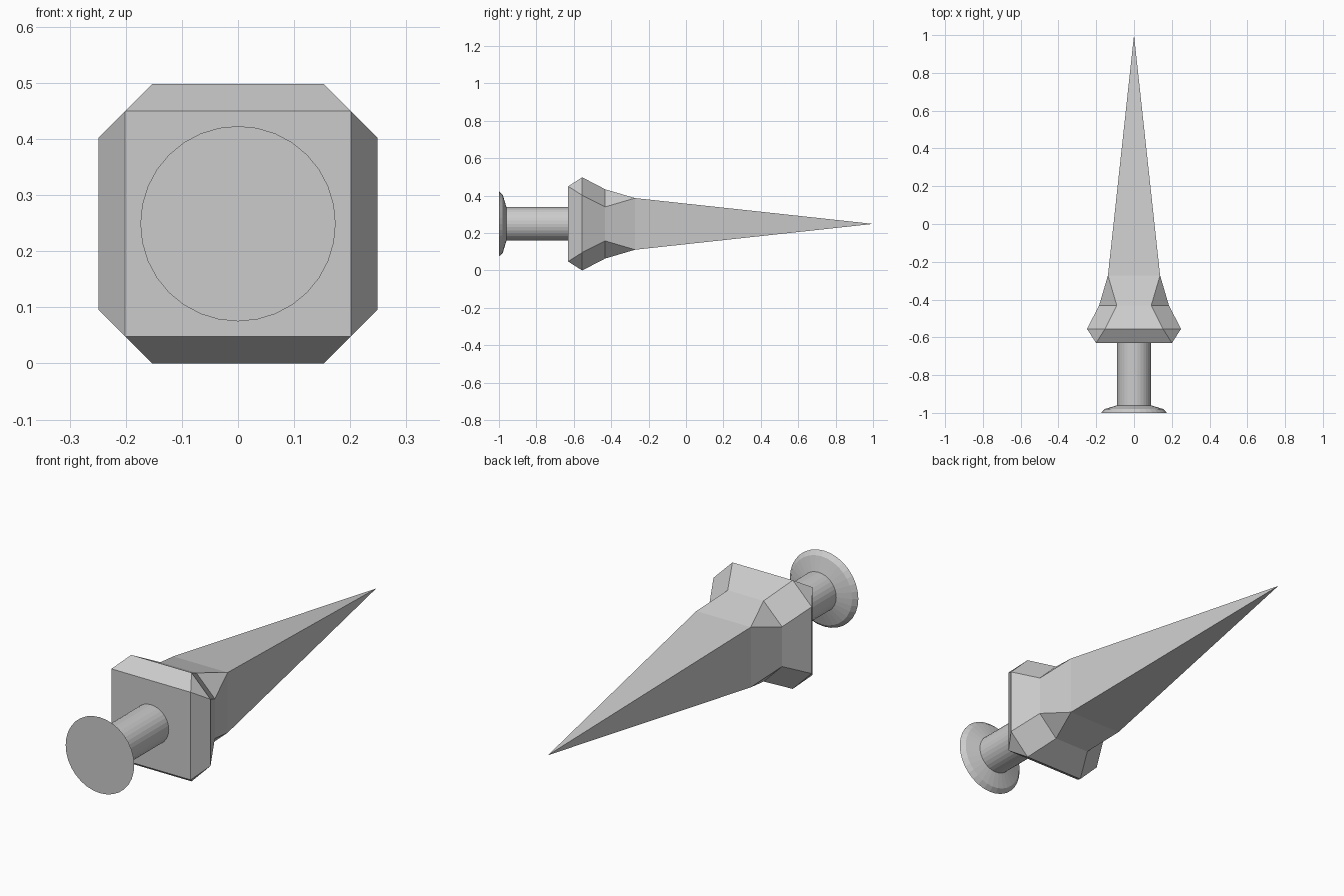
import bpy, bmesh
from math import sin, cos, tau

if "Cube" in bpy.data.objects:
    bpy.data.objects.remove(bpy.data.objects["Cube"])

CZ = 0.249  # height of the long axis


def loft(name, rings):
    """Skin a list of (y, [(x, z), ...]) rings lying across the y axis."""
    bm = bmesh.new()
    loops = [[bm.verts.new((x, y, z + CZ)) for x, z in pts] for y, pts in rings]
    n = len(loops[0])
    for a, b in zip(loops, loops[1:]):
        for i in range(n):
            j = (i + 1) % n
            bm.faces.new((a[i], a[j], b[j], b[i]))
    bm.faces.new(loops[0])
    bm.faces.new(loops[-1])
    # collapsed corners become triangles, a collapsed ring becomes a point
    bmesh.ops.remove_doubles(bm, verts=bm.verts, dist=1e-4)
    bmesh.ops.recalc_face_normals(bm, faces=bm.faces)
    me = bpy.data.meshes.new(name)
    bm.to_mesh(me)
    bm.free()
    ob = bpy.data.objects.new(name, me)
    bpy.context.collection.objects.link(ob)
    return ob


def octagon(a, b):
    """Square of half size a whose sides have half length b."""
    return [(a, -b), (a, b), (b, a), (-b, a), (-a, b), (-a, -b), (-b, -a), (b, -a)]


def circle(r, n=32):
    return [(r * cos(tau * i / n), r * sin(tau * i / n)) for i in range(n)]


# Guard block flaring out, then narrowing into the four-sided spike
loft("spike_and_guard", [(y, octagon(a, b)) for y, a, b in (
    (-0.63, 0.201, 0.201),
    (-0.555, 0.249, 0.153),
    (-0.432, 0.185, 0.091),
    (-0.272, 0.138, 0.138),
    (1.0, 0.0, 0.0))])

# Round grip with a flared end cap
loft("grip_and_pommel", [(y, circle(r)) for y, r in (
    (-1.0, 0.174),
    (-0.98, 0.156),
    (-0.96, 0.09),
    (-0.63, 0.09))])
